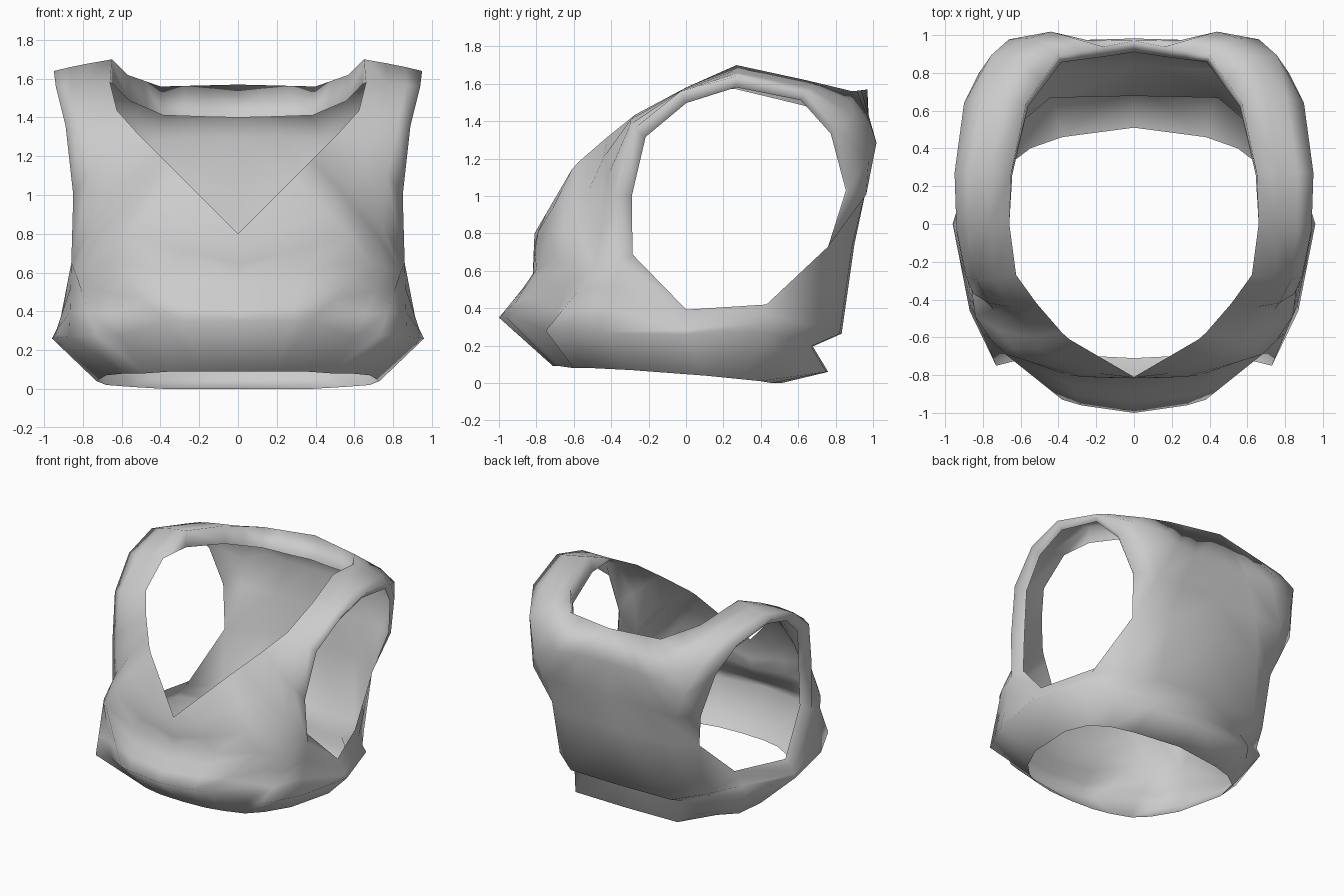
import bpy
import bmesh
import math
from mathutils import Vector

default_cube = bpy.data.objects.get("Cube")
if default_cube:
    bpy.data.objects.remove(default_cube, do_unlink=True)


def points(*coords):
    return [Vector(c) for c in coords]


def along(path, t):
    """Point on a polyline at a fractional index."""
    i = min(int(t), len(path) - 2)
    return path[i].lerp(path[i + 1], t - i)


def loft(bm, rows):
    """Skin neighbouring rows of points with faces."""
    grid = [[bm.verts.new(p) for p in row] for row in rows]
    for low, high in zip(grid, grid[1:]):
        for i in range(len(low) - 1):
            bm.faces.new((low[i], low[i + 1], high[i + 1], high[i]))


# Guide curves of one half, all running from the front centre to the back centre
hem = points((0, -.71, .09), (.2, -.7, .09), (.34, -.67, .09), (.48, -.6, .08),
             (.58, -.5, .08), (.68, -.3, .07), (.73, .1, .04), (.68, .3, .02),
             (.55, .4, .01), (.38, .46, 0), (0, .51, 0))
flare = points((0, -1, .35), (.28, -.96, .35), (.38, -.93, .35), (.61, -.72, .27),
               (.73, -.75, .28), (.87, -.46, .27), (.96, 0, .26), (.83, .43, .27),
               (.62, .52, .12), (.45, .75, .06), (0, .76, .06))
armhole = points((.86, -.35, .65), (.85, -.37, 1), (.89, -.28, 1.36), (.94, -.03, 1.56),
                 (.95, .27, 1.64), (.9, .64, 1.55), (.82, .8, 1.35), (.74, .87, 1.03),
                 (.65, .76, .73))
neck = points((0, -.81, .8), (.36, -.6, 1.16), (.62, -.3, 1.42), (.66, 0, 1.58),
              (.65, .27, 1.7), (.57, .64, 1.62), (.4, .89, 1.56), (0, .97, 1.57))
front_waist = points((0, -.82, .57), (.35, -.8, .61), (.68, -.69, .65),
                     (.76, -.61, .63), (.84, -.49, .6))
underarm = points((.92, -.02, .34), (.73, .43, .42))
back_waist = points((.42, .89, .74), (0, .9, .74))

bm = bmesh.new()

# Lower band: belly fold and side corners in front, a tucked crease across the back
waist = front_waist + armhole[:1] + underarm + armhole[-1:] + back_waist
tuck, ledge = [], []
for i, (low, high) in enumerate(zip(flare, waist)):
    if i < 8:
        tuck.append(low.lerp(high, 1 / 3))
        ledge.append(low.lerp(high, 2 / 3))
    else:
        inward, outward = (.02, .1) if i == 8 else (.11, .03)
        tuck.append(low.lerp(high, .2) - Vector((0, inward, 0)))
        ledge.append(low.lerp(high, .3) + Vector((0, outward, 0)))
loft(bm, [hem, flare, tuck, ledge, waist])

# Chest, shoulder strap and back: skinned from the armhole out to the neckline
outer = front_waist + armhole + back_waist
neck_steps = [0, .3, .8, .95, 1.08, 1.2, 1.6, 2.1, 3, 4, 5, 5.5, 6, 6.3, 6.6, 7]
fullness = [0, .03, .06, .06, .06, .06, .05, .04, .02, .02, .04, .13, .12, .18, .06, .04]
inner = [along(neck, t) for t in neck_steps]
body_rows = [outer]
for t in (1 / 3, 2 / 3):
    row = []
    for a, b, bulge in zip(outer, inner, fullness):
        p = a.lerp(b, t)
        away = Vector((p.x / 2, p.y, 0)).normalized()
        row.append(p + away * bulge * 4 * t * (1 - t))
    body_rows.append(row)
body_rows.append(inner)
loft(bm, body_rows)

# Turned-in facing along the straps and around the back of the neck
rim = inner[8:]
facing = []
for i, p in enumerate(rim):
    k = i / (len(rim) - 1)
    drop = .12 + .05 * k if i else 0
    facing.append(p + Vector((-.06 * p.x * k, -.06 * k, -drop)))
loft(bm, [rim, facing])

# Turned-in facing around the armhole, widest at the front
centre = Vector((.9, .25, 1))
edge = underarm[::-1] + armhole
lip = []
for i, p in enumerate(edge):
    k = math.sin(math.pi * (i / (len(edge) - 1)) ** .6)
    toward = Vector((0, centre.y - p.y, centre.z - p.z)).normalized()
    lip.append(p + (toward * .08 + Vector((-.06, 0, 0))) * k)
loft(bm, [lip, edge])

bmesh.ops.remove_doubles(bm, verts=bm.verts, dist=.0005)
for face in bm.faces:
    face.smooth = True
mesh = bpy.data.meshes.new("vest")
bm.to_mesh(mesh)
bm.free()
vest = bpy.data.objects.new("vest", mesh)
bpy.context.collection.objects.link(vest)

# Mirror the half across the centre line
mirror = vest.modifiers.new("mirror", "MIRROR")
mirror.use_clip = True
mirror.merge_threshold = .001

# Plain grey cloth
cloth = bpy.data.materials.new("grey cloth")
cloth.use_nodes = True
grey = (.6, .6, .6, 1)
cloth.diffuse_color = grey
shader = cloth.node_tree.nodes["Principled BSDF"]
shader.inputs["Base Color"].default_value = grey
shader.inputs["Roughness"].default_value = .8
mesh.materials.append(cloth)
